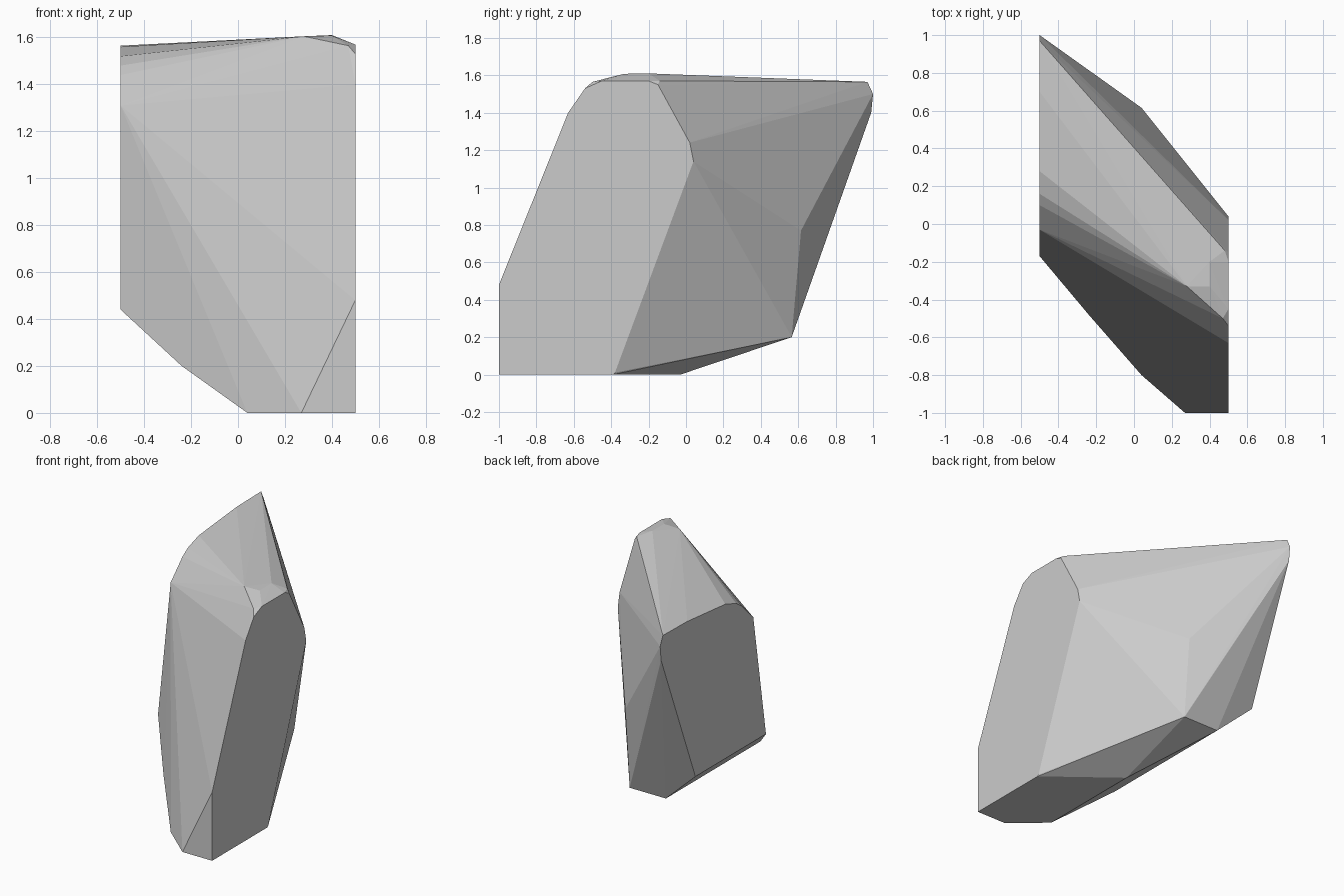
import bpy, bmesh

if "Cube" in bpy.data.objects:
    bpy.data.objects.remove(bpy.data.objects["Cube"])

# Plain grey stone
stone = bpy.data.materials.new("stone_grey")
stone.diffuse_color = (0.6, 0.6, 0.6, 1)
stone.use_nodes = True
stone.node_tree.nodes["Principled BSDF"].inputs["Base Color"].default_value = stone.diffuse_color

# Flat side profiles (y, z) at each end in x
left_end = [(0.97, 1.565), (1.0, 1.5), (0.99, 1.4), (0.61, 0.44), (-0.17, 0.44),
            (-0.03, 1.31), (0.1, 1.44), (0.16, 1.48), (0.28, 1.52), (0.7, 1.56)]
right_end = [(-1, 0), (-1, 0.48), (-0.63, 1.4), (-0.54, 1.53), (-0.45, 1.57),
             (-0.2, 1.57), (-0.15, 1.55), (0.02, 1.24), (0.04, 1.14), (-0.38, 0.01)]

# Corners between the two ends
bottom = [(0.27, -1, 0), (0.04, -0.8, 0), (0.04, -0.03, 0), (0.5, -0.39, 0),
          (-0.24, -0.48, 0.2), (-0.24, 0.565, 0.2), (0.04, 0.565, 0.2)]
back = [(0.04, 0.615, 0.77)]
crown = [(0.28, -0.33, 1.605), (0.4, -0.33, 1.608), (0.4, -0.2, 1.61),
         (0.48, -0.14, 1.57), (0.47, -0.5, 1.565)]

points = [(-0.5, y, z) for y, z in left_end] + [(0.5, y, z) for y, z in right_end]
points += bottom + back + crown

# Faceted boulder wrapped around the corners
bm = bmesh.new()
for p in points:
    bm.verts.new(p)
hull = bmesh.ops.convex_hull(bm, input=bm.verts[:])
loose = {g for g in hull["geom_interior"] + hull["geom_unused"]
         if isinstance(g, bmesh.types.BMVert)}
bmesh.ops.delete(bm, geom=list(loose), context='VERTS')
bmesh.ops.dissolve_limit(bm, angle_limit=0.01, verts=bm.verts[:], edges=bm.edges[:])
bmesh.ops.recalc_face_normals(bm, faces=bm.faces[:])
mesh = bpy.data.meshes.new("boulder")
bm.to_mesh(mesh)
bm.free()
mesh.materials.append(stone)
boulder = bpy.data.objects.new("boulder", mesh)
bpy.context.collection.objects.link(boulder)
